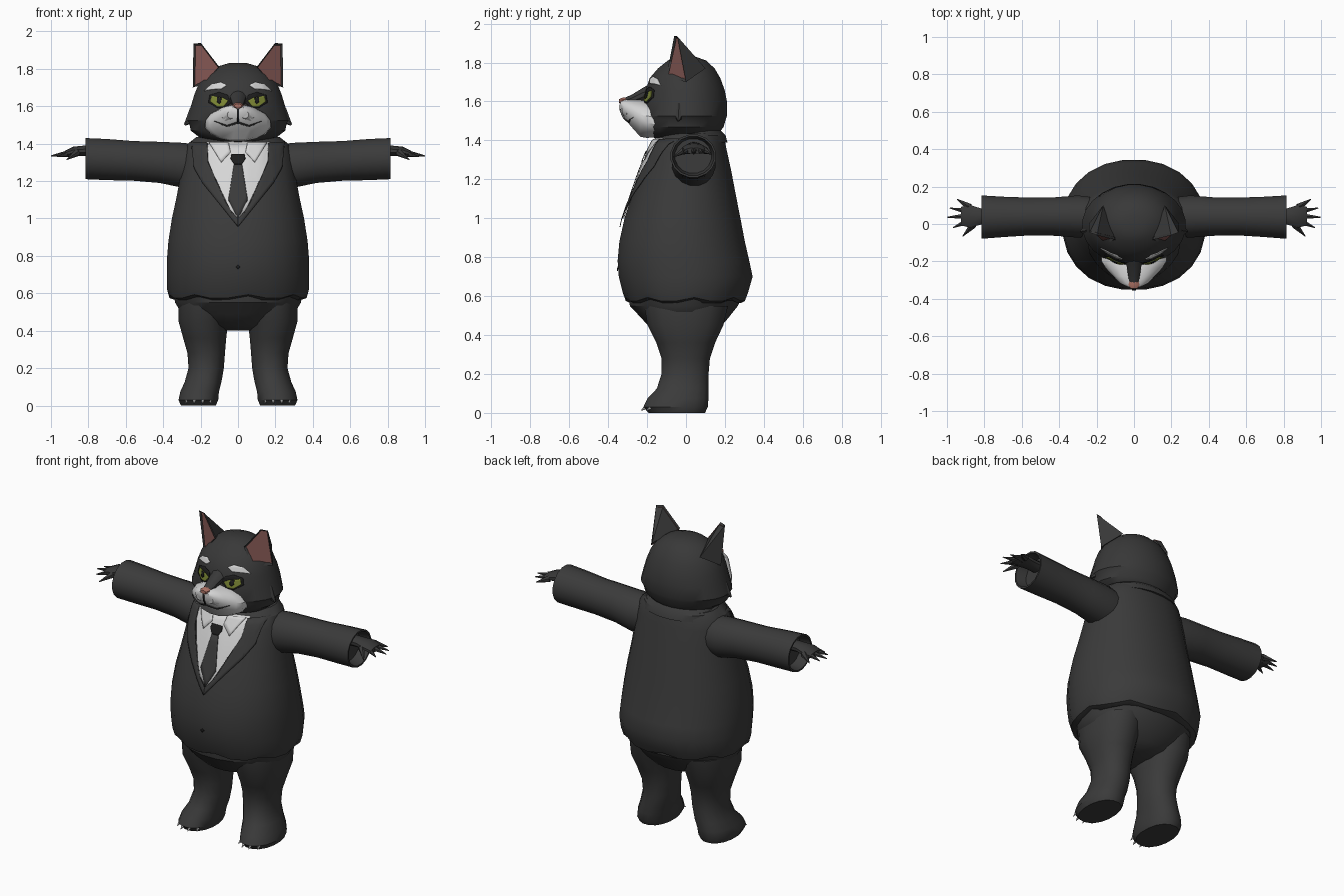
import bpy, bmesh, math
from mathutils import Vector
from mathutils.bvhtree import BVHTree

cube = bpy.data.objects.get("Cube")
if cube:
    bpy.data.objects.remove(cube, do_unlink=True)


def material(name, r, g, b):
    m = bpy.data.materials.new(name)
    m.use_nodes = True
    m.diffuse_color = (r, g, b, 1)
    bsdf = m.node_tree.nodes["Principled BSDF"]
    bsdf.inputs["Base Color"].default_value = (r, g, b, 1)
    bsdf.inputs["Roughness"].default_value = 0.9
    return m


FUR = material("charcoal fur", .04, .04, .04)
SUIT = material("charcoal suit", .043, .043, .043)
BLACK = material("black", .012, .012, .012)
WHITE = material("white", .68, .68, .68)
GREY = material("muzzle grey", .5, .5, .5)
PINK = material("ear pink", .24, .1, .09)
NOSE = material("nose pink", .42, .17, .13)
GREEN = material("olive green", .2, .24, .035)
SIDES = ((1, "left"), (-1, "right"))
parts = []


def finish(name, bm, *mats):
    bmesh.ops.recalc_face_normals(bm, faces=bm.faces)
    me = bpy.data.meshes.new(name)
    bm.to_mesh(me)
    bm.free()
    for m in mats:
        me.materials.append(m)
    ob = bpy.data.objects.new(name, me)
    bpy.context.collection.objects.link(ob)
    parts.append(ob)
    return ob


def ring(axis, pos, a, ra, b, rb, n=20, p=2.0):
    """Rounded section across an axis, centred on (a, b)."""
    pts = []
    for i in range(n):
        t = math.tau * (i + .5) / n
        c, s = math.cos(t), math.sin(t)
        u = a + ra * math.copysign(abs(c) ** (2 / p), c)
        v = b + rb * math.copysign(abs(s) ** (2 / p), s)
        pts.append({"x": (pos, u, v), "y": (u, pos, v), "z": (u, v, pos)}[axis])
    return pts


def loft(name, rings, mat, side=1):
    bm = bmesh.new()
    rows = [[bm.verts.new((x * side, y, z)) for x, y, z in r] for r in rings]
    n = len(rows[0])
    for r, q in zip(rows, rows[1:]):
        for i in range(n):
            bm.faces.new((r[i], r[(i + 1) % n], q[(i + 1) % n], q[i]))
    bm.faces.new(rows[0])
    bm.faces.new(rows[-1])
    return finish(name, bm, mat)


def upright(rows, n=20, p=2.0):
    """Rows of height, centre x, half width, front y, back y."""
    return [ring("z", z, cx, hw, (f + b) / 2, (b - f) / 2, n, p) for z, cx, hw, f, b in rows]


def spike(name, base, tip, r, mat, side=1):
    base, tip = Vector(base), Vector(tip)
    base.x *= side
    tip.x *= side
    d = tip - base
    mtx = d.to_track_quat("Z", "Y").to_matrix().to_4x4()
    mtx.translation = (base + tip) / 2
    bm = bmesh.new()
    bmesh.ops.create_cone(bm, cap_ends=True, segments=6, radius1=r, radius2=r * .12,
                          depth=d.length, matrix=mtx)
    return finish(name, bm, mat)


def surface(*obs):
    bm = bmesh.new()
    for ob in obs:
        bm.from_mesh(ob.data)
    return BVHTree.FromBMesh(bm)


def plate(name, outline, tree, mat, lift=.004, side=1, cuts=5):
    """Thin plate, outlined in x and z, laid on the front of a surface."""
    bm = bmesh.new()
    bm.faces.new([bm.verts.new((x * side, -1, z)) for x, z in outline])
    bmesh.ops.triangulate(bm, faces=bm.faces[:])
    bmesh.ops.subdivide_edges(bm, edges=bm.edges[:], cuts=cuts, use_grid_fill=True)
    for v in bm.verts[:]:
        hit = tree.ray_cast(v.co, Vector((0, 1, 0)))[0]
        if hit is None:
            bm.verts.remove(v)
        else:
            v.co = hit - Vector((0, lift, 0))
    ob = finish(name, bm, mat)
    mod = ob.modifiers.new("thickness", "SOLIDIFY")
    mod.thickness = .004
    mod.offset = 0
    return ob


# Jacket body, with an uneven hem
rows = upright([
    (.565, 0, .34, -.29, .285), (.575, 0, .37, -.312, .305), (.62, 0, .382, -.328, .322),
    (.70, 0, .384, -.348, .345), (.78, 0, .383, -.354, .328), (.88, 0, .375, -.345, .305),
    (1.0, 0, .356, -.318, .282), (1.12, 0, .33, -.278, .258), (1.24, 0, .308, -.236, .235),
    (1.34, 0, .29, -.195, .213), (1.4, 0, .27, -.165, .2), (1.435, 0, .225, -.12, .188)],
    n=24, p=2.15)
for r in rows[:2]:
    r[:] = [(x, y, z + (.018 if i % 3 == 0 else 0)) for i, (x, y, z) in enumerate(r)]
jacket = loft("jacket", rows, SUIT)
loft("collar", upright([(1.39, 0, .235, -.1, .215), (1.425, 0, .225, -.08, .205),
                        (1.45, 0, .19, -.06, .18)]), SUIT)

# Trousers
loft("trouser_seat", upright([
    (.40, 0, .08, -.1, .1), (.43, 0, .2, -.18, .17), (.49, 0, .305, -.235, .222),
    (.55, 0, .34, -.292, .27), (.62, 0, .355, -.3, .3)]), SUIT)
leg_rows = [
    (0, .212, .095, -.195, .1), (.03, .212, .108, -.222, .115), (.075, .205, .105, -.2, .118),
    (.125, .187, .1, -.152, .118), (.2, .17, .096, -.128, .118), (.28, .17, .102, -.128, .125),
    (.36, .178, .117, -.155, .152), (.45, .185, .135, -.2, .195), (.55, .175, .145, -.22, .22)]

# Arms, hands, legs and claws
for s, word in SIDES:
    loft(f"leg_{word}", upright(leg_rows, n=16, p=2.2), SUIT, s)
    for i in range(4):
        t = math.radians(-128 + i * 25)
        x, y = .212 + .1 * math.cos(t), -.055 + .155 * math.sin(t)
        spike(f"toe_claw_{word}_{i + 1}", (x, y, .03),
              (x + .012 * math.cos(t), y - .024, .012), .011, WHITE, s)
    sleeve = [(.18, .04, .1, 1.28, .115), (.3, .04, .115, 1.285, .122),
              (.42, .04, .105, 1.3, .112), (.56, .04, .103, 1.308, .108),
              (.7, .038, .11, 1.315, .112), (.815, .037, .118, 1.32, .112),
              (.815, .037, .108, 1.32, .102), (.75, .037, .095, 1.32, .09)]
    loft(f"sleeve_{word}", [ring("x", *r, 16) for r in sleeve], SUIT, s)
    palm = [(.74, .04, .042, 1.36, .032), (.82, .04, .046, 1.362, .028),
            (.88, .042, .064, 1.358, .026), (.925, .042, .052, 1.346, .016)]
    loft(f"hand_{word}", [ring("x", *r, 10) for r in palm], FUR, s)
    tips = [(.915, -.065, 1.315), (.968, -.02, 1.33), (1.0, .036, 1.335),
            (.985, .085, 1.335), (.945, .132, 1.33)]
    for i, tip in enumerate(tips):
        base = (.86 + .02 * (i > 0), -.005 + .024 * i, 1.352)
        spike(f"finger_{word}_{i + 1}", base, tip, .021, FUR, s)

# Shirt, tie and lapels
tree = surface(jacket)
plate("shirt", [(-.17, 1.41), (-.175, 1.35), (-.06, 1.06), (0, 1.0), (.06, 1.06),
                (.175, 1.35), (.17, 1.41), (0, 1.41)], tree, WHITE, .005, cuts=7)
plate("tie_knot", [(-.035, 1.345), (.035, 1.345), (.04, 1.32), (.02, 1.29),
                   (-.02, 1.29), (-.04, 1.32)], tree, BLACK, .014)
plate("tie", [(-.02, 1.3), (.02, 1.3), (.052, 1.1), (0, 1.0), (-.052, 1.1)], tree, SUIT, .011)
for s, word in SIDES:
    plate(f"lapel_{word}", [(.165, 1.405), (.25, 1.41), (.235, 1.27), (.19, 1.19), (.0, .955),
                            (.0, 1.0), (.055, 1.06), (.16, 1.3)], tree, SUIT, .014, s)
    plate(f"shirt_collar_{word}", [(.04, 1.355), (.09, 1.3), (.155, 1.405), (.05, 1.405)],
          tree, WHITE, .012, s)
plate("jacket_button", [(-.012, .74), (0, .728), (.012, .74), (0, .752)], tree, BLACK, cuts=1)

# Head, flared at the cheeks
head = loft("head", upright([
    (1.41, 0, .13, -.16, .1), (1.435, 0, .21, -.2, .17), (1.47, 0, .255, -.215, .195),
    (1.505, 0, .262, -.222, .205), (1.525, 0, .278, -.225, .212), (1.6, 0, .254, -.218, .212),
    (1.66, 0, .236, -.208, .2), (1.72, 0, .212, -.188, .178), (1.77, 0, .175, -.145, .148),
    (1.81, 0, .12, -.095, .105), (1.83, 0, .05, -.05, .05)], n=24), FUR)

# Muzzle, bridge and nose
muzzle = loft("muzzle", [ring("y", *r, 16) for r in (
    (-.15, 0, .18, 1.5, .085), (-.2, 0, .176, 1.507, .096), (-.235, 0, .155, 1.513, .096),
    (-.28, 0, .112, 1.54, .072), (-.318, 0, .075, 1.563, .048), (-.336, 0, .035, 1.58, .026))],
    WHITE)
loft("nose_bridge", [ring("y", *r, 10) for r in (
    (-.16, 0, .055, 1.655, .05), (-.22, 0, .042, 1.635, .036), (-.28, 0, .032, 1.608, .026),
    (-.325, 0, .024, 1.597, .018))], FUR)
loft("nose", [ring("y", *r, 8) for r in (
    (-.29, 0, .022, 1.604, .016), (-.325, 0, .032, 1.602, .019), (-.345, 0, .02, 1.602, .011))],
    NOSE)
face, snout = surface(head), surface(muzzle)
plate("mouth_seam", [(-.005, 1.585), (.005, 1.585), (.004, 1.515), (-.004, 1.515)],
      snout, BLACK)

for s, word in SIDES:
    # Lip, eye and brow
    loft(f"whisker_pad_{word}", [ring("y", *r, 10) for r in (
        (-.25, .05, .05, 1.545, .042), (-.305, .046, .04, 1.55, .036),
        (-.328, .038, .02, 1.555, .02))], GREY, s)
    plate(f"mouth_{word}", [(0, 1.518), (.06, 1.498), (.13, 1.522), (.06, 1.49), (0, 1.508)],
          snout, FUR, .004, s)
    plate(f"eye_rim_{word}", [(.04, 1.615), (.055, 1.66), (.1, 1.675), (.15, 1.66),
                              (.158, 1.62), (.11, 1.59), (.07, 1.592)], face, BLACK, .003, s)
    plate(f"eye_{word}", [(.052, 1.63), (.08, 1.645), (.14, 1.656), (.148, 1.625),
                          (.11, 1.598), (.075, 1.6)], face, GREEN, .008, s)
    plate(f"pupil_{word}", [(.09, 1.646), (.112, 1.65), (.112, 1.622), (.1, 1.613),
                            (.09, 1.622)], face, BLACK, .012, s, 2)
    plate(f"brow_{word}", [(.06, 1.712), (.09, 1.728), (.14, 1.718), (.18, 1.682),
                           (.14, 1.69), (.09, 1.692)], face, WHITE, .005, s)
    # Cheek tufts
    spike(f"cheek_tuft_{word}", (.225, -.03, 1.56), (.285, -.04, 1.5), .045, FUR, s)
    # Ear with a sunken pink front
    bm = bmesh.new()
    front_outer, front_low, front_inner, tip_in, tip_out, back = [
        bm.verts.new((x * s, y, z)) for x, y, z in (
            (.242, .0, 1.7), (.165, -.105, 1.725), (.1, -.085, 1.81),
            (.198, -.06, 1.938), (.238, -.045, 1.935), (.165, .1, 1.77))]
    inner = bm.faces.new((front_outer, front_low, front_inner, tip_in, tip_out))
    bm.faces.new((front_outer, tip_out, back))
    bm.faces.new((tip_out, tip_in, back))
    bm.faces.new((tip_in, front_inner, back))
    bm.faces.new((front_outer, back, front_inner, front_low))
    bmesh.ops.recalc_face_normals(bm, faces=bm.faces)
    inner.material_index = 1
    rim = bmesh.ops.inset_region(bm, faces=[inner], thickness=.009, depth=-.012)
    for f in rim["faces"]:
        f.material_index = 0
    finish(f"ear_{word}", bm, FUR, PINK)

# Smooth shading with crisp edges
bpy.ops.object.select_all(action="DESELECT")
for ob in parts:
    ob.select_set(True)
bpy.context.view_layer.objects.active = parts[0]
bpy.ops.object.shade_smooth_by_angle(angle=math.radians(32))
